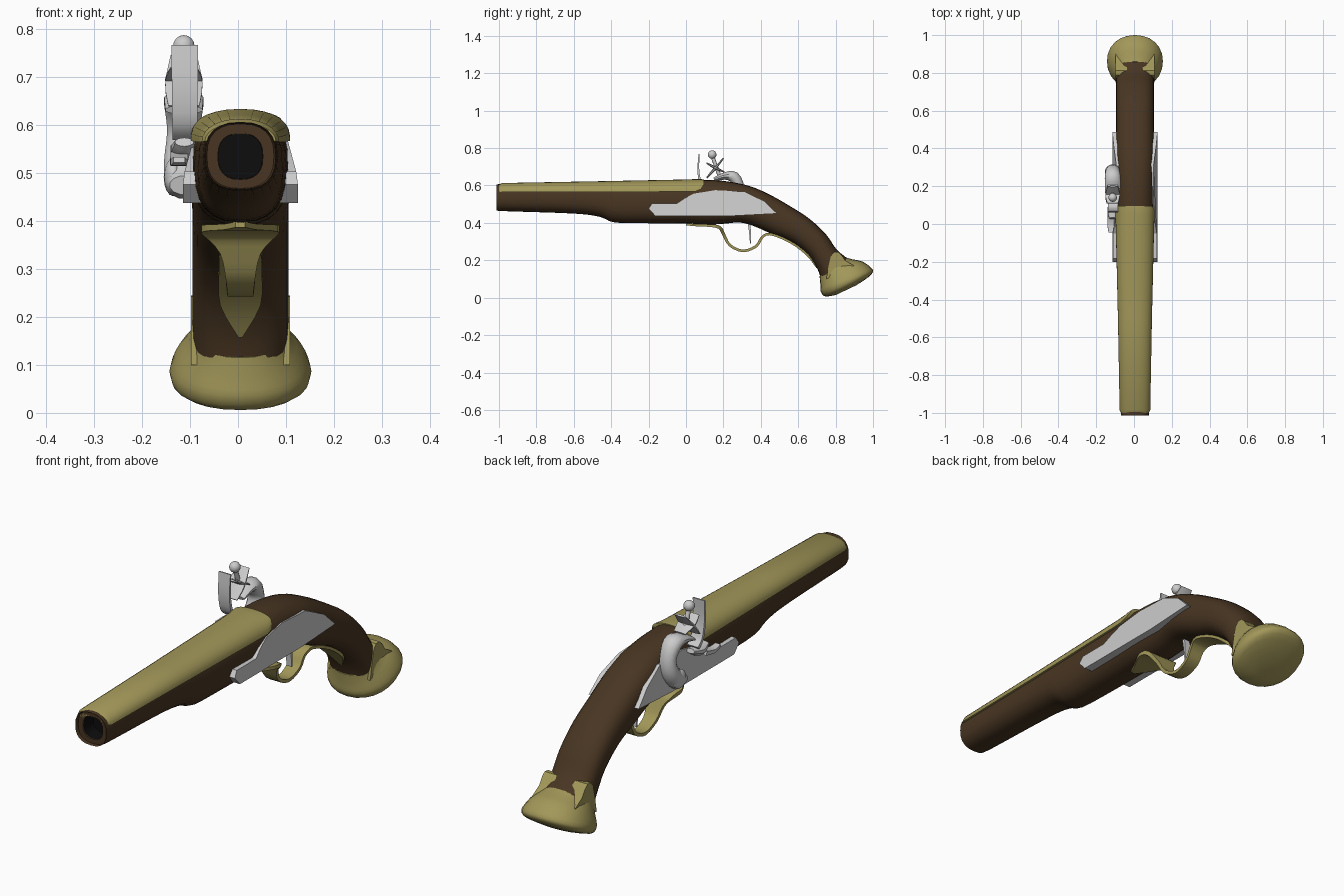
import bpy, bmesh, math
from mathutils import Vector

if "Cube" in bpy.data.objects:
    bpy.data.objects.remove(bpy.data.objects["Cube"])

CX = 0.005  # centre line of the stock


def material(name, rgb):
    m = bpy.data.materials.new(name)
    m.diffuse_color = (*rgb, 1)
    m.use_nodes = True
    m.node_tree.nodes["Principled BSDF"].inputs["Base Color"].default_value = m.diffuse_color
    return m


WOOD = material("dark_wood", (0.065, 0.036, 0.016))
BRASS = material("brass", (0.36, 0.31, 0.10))
BLACK = material("bore_black", (0.004, 0.004, 0.004))


def finish(name, bm, mat=None, angle=40, flip=True):
    if flip:
        bmesh.ops.recalc_face_normals(bm, faces=bm.faces)
    me = bpy.data.meshes.new(name)
    bm.to_mesh(me)
    bm.free()
    ob = bpy.data.objects.new(name, me)
    bpy.context.collection.objects.link(ob)
    if mat:
        me.materials.append(mat)
    bpy.ops.object.select_all(action='DESELECT')
    ob.select_set(True)
    bpy.context.view_layer.objects.active = ob
    bpy.ops.object.shade_smooth_by_angle(angle=math.radians(angle))
    return ob


def loft(name, rings, mat=None, start=True, end=True, angle=40):
    bm = bmesh.new()
    vs = [[bm.verts.new(p) for p in r] for r in rings]
    n = len(rings[0])
    for a, b in zip(vs, vs[1:]):
        for i in range(n):
            j = (i + 1) % n
            bm.faces.new((a[i], a[j], b[j], b[i]))
    if start:
        bm.faces.new(vs[0][::-1])
    if end:
        bm.faces.new(vs[-1])
    return finish(name, bm, mat, angle)


def spline(pts, k=3):
    """Resample stations with a smooth curve through them."""
    out = []
    for i in range(len(pts) - 1):
        p = [pts[max(0, min(len(pts) - 1, i + d))] for d in (-1, 0, 1, 2)]
        for s in range(k):
            t = s / k
            out.append([0.5 * (2*b + (c-a)*t + (2*a-5*b+4*c-d)*t*t + (3*b-a-3*c+d)*t**3)
                        for a, b, c, d in zip(*p)])
    return out + [list(pts[-1])]


def power(v, e):
    return math.copysign(abs(v) ** (2 / e), v)


def section(yt, zt, yb, zb, hw, n=24, e=2.5):
    """Rounded ring between a top point and a bottom point."""
    top, bot = Vector((CX, yt, zt)), Vector((CX, yb, zb))
    mid, up = (top + bot) / 2, (top - bot) / 2
    ang = [2 * math.pi * i / n for i in range(n)]
    return [mid + Vector((hw * power(math.cos(a), e), 0, 0)) + up * power(math.sin(a), e) for a in ang]


def sweep(name, st, x, n=4, mat=None, k=3, angle=40):
    """Strap or rod along (y, z, half width, half thickness) stations."""
    st = spline(st, k)
    rings = []
    for i, (y, z, hw, ht) in enumerate(st):
        a, b = st[max(i - 1, 0)], st[min(i + 1, len(st) - 1)]
        nrm = Vector((0, -(b[1] - a[1]), b[0] - a[0])).normalized()
        s = math.sqrt(2) if n == 4 else 1
        rings.append([Vector((x + s*hw*math.cos(t), y, z)) + nrm * s*ht*math.sin(t)
                      for t in [2*math.pi*(j + 0.5)/n for j in range(n)]])
    return loft(name, rings, mat, angle=angle)


def slab(name, outline, x0, xf, mat=None):
    """Side outline (y, z) thickened from x0 to xf(z)."""
    rings = [[Vector((x0, y, z)) for y, z in outline], [Vector((xf(z), y, z)) for y, z in outline]]
    return loft(name, rings, mat, angle=30)


# Stock: fore-end, wrist and curved grip
stock = [(-1, .603, -1, .468, .070), (-.98, .608, -.98, .463, .076), (-.6, .616, -.6, .45, .082),
         (-.47, .618, -.46, .432, .087), (-.4, .619, -.38, .402, .09), (-.2, .623, -.2, .398, .096),
         (0, .627, 0, .397, .1), (.12, .629, .11, .391, .102), (.22, .622, .2, .395, .102),
         (.34, .597, .29, .402, .102), (.45, .55, .37, .38, .102), (.56, .487, .46, .34, .1),
         (.66, .422, .56, .3, .1), (.75, .337, .65, .232, .1), (.805, .258, .70, .16, .1),
         (.87, .205, .722, .10, .1)]
bore = [section(y, .583, y, .487, .047) for y in (-.95, -1)]
loft("stock", bore + [section(*s) for s in spline(stock)], WOOD, start=False)

# Dark bore
loft("bore", [section(y, .5825, y, .4875, .0465) for y in (-.996, -.93)], BLACK, start=False)

# Barrel: half-round brass shell lying on the stock
rings = []
arc = [math.pi * i / 14 for i in range(15)]
for y, base, top, hw in [(-1, .567, .604, .074), (-.985, .565, .613, .081), (-.5, .565, .622, .09),
                         (0, .567, .632, .102), (.05, .568, .634, .104), (.08, .58, .634, .103),
                         (.095, .603, .632, .09)]:
    h = top - base
    outer = [Vector((CX + hw * power(math.cos(a), 2.3), y, base + h * math.sin(a))) for a in arc]
    inner = [Vector((CX + (hw - .027) * math.cos(a), y, base + h * .4 * math.sin(a))) for a in arc]
    rings.append(outer + inner[::-1])
loft("barrel", rings, BRASS)

# Butt cap with side ears
cap = [(.86, .214, .714, .115, .1), (.89, .205, .716, .095, .108), (.945, .193, .719, .06, .13),
       (.99, .16, .72, .035, .146), (1.0, .138, .73, .016, .146), (.972, .107, .75, .006, .128),
       (.91, .066, .80, .014, .055)]
loft("butt_cap", [section(*c, e=2.15) for c in spline(cap, 2)], BRASS)
ear = [(.75, .10), (.762, .17), (.775, .225), (.79, .243), (.812, .245), (.83, .23), (.85, .2), (.90, .17)]
slab("butt_cap_ears", ear, CX - .103, lambda z: CX + .103, BRASS)

# Side plates, mirrored
plate = [(-.2, .476), (-.182, .503), (-.05, .503), (-.01, .53), (.04, .556), (.155, .575), (.315, .567),
         (.42, .515), (.487, .45), (.26, .438), (-.165, .438)]
for name, s in (("right_side_plate", 1), ("lock_plate", -1)):
    slab(name, plate, CX + s * .07, lambda z: CX + s * (.12 - max(0, z - .49) * .27))

# Trigger guard with its front flange and rear strap
guard = [(0, .393, .01, .006), (.05, .388, .035, .006), (.13, .385, .078, .007), (.18, .375, .075, .009),
         (.203, .335, .042, .008), (.235, .28, .03, .007), (.305, .25, .027, .007), (.375, .275, .03, .007),
         (.405, .32, .032, .007), (.45, .34, .042, .006), (.56, .296, .045, .006), (.65, .228, .042, .006),
         (.702, .16, .004, .005)]
sweep("trigger_guard", guard, CX, mat=BRASS)
sweep("trigger", [(.335, .42, .014, .008), (.342, .35, .013, .005), (.345, .29, .012, .003)], CX)

# Hammer: swan neck rising from a round pivot
HX = -.113
sweep("hammer", [(.19, .475, .03, .02), (.235, .487, .042, .042), (.275, .53, .042, .036),
                 (.285, .59, .036, .028), (.255, .645, .042, .032), (.205, .65, .042, .02),
                 (.15, .632, .04, .01)], HX, n=12)
sweep("lower_jaw", [(.11, .64, .035, .004), (.15, .685, .042, .008), (.2, .745, .03, .004)], HX, n=8)
sweep("upper_jaw", [(.11, .72, .03, .004), (.155, .695, .042, .008), (.205, .672, .03, .004)], HX, n=8)
sweep("jaw_screw", [(.185, .635, .01, .01), (.145, .745, .01, .01)], HX, n=10)
bm = bmesh.new()
bmesh.ops.create_uvsphere(bm, u_segments=14, v_segments=8, radius=.023)
bmesh.ops.translate(bm, verts=bm.verts, vec=(HX, .14, .765))
finish("screw_knob", bm)
bm = bmesh.new()
bmesh.ops.create_uvsphere(bm, u_segments=16, v_segments=8, radius=.04)
bmesh.ops.scale(bm, verts=bm.verts, vec=(.5, 1, 1))
bmesh.ops.translate(bm, verts=bm.verts, vec=(-.135, .24, .492))
finish("hammer_pivot", bm)

# Striking plate, powder pan and spring
sweep("striking_plate", [(.11, .575, .026, .007), (.08, .605, .026, .007), (.066, .68, .027, .005),
                         (.07, .767, .028, .003)], -.111)
sweep("powder_pan", [(.03, .565, .02, .01), (.075, .55, .03, .024), (.13, .565, .02, .01)], -.112, n=10)
sweep("pan_spring", [(-.045, .528, .012, .006), (.0, .522, .018, .007), (.06, .535, .018, .009)], -.123)
